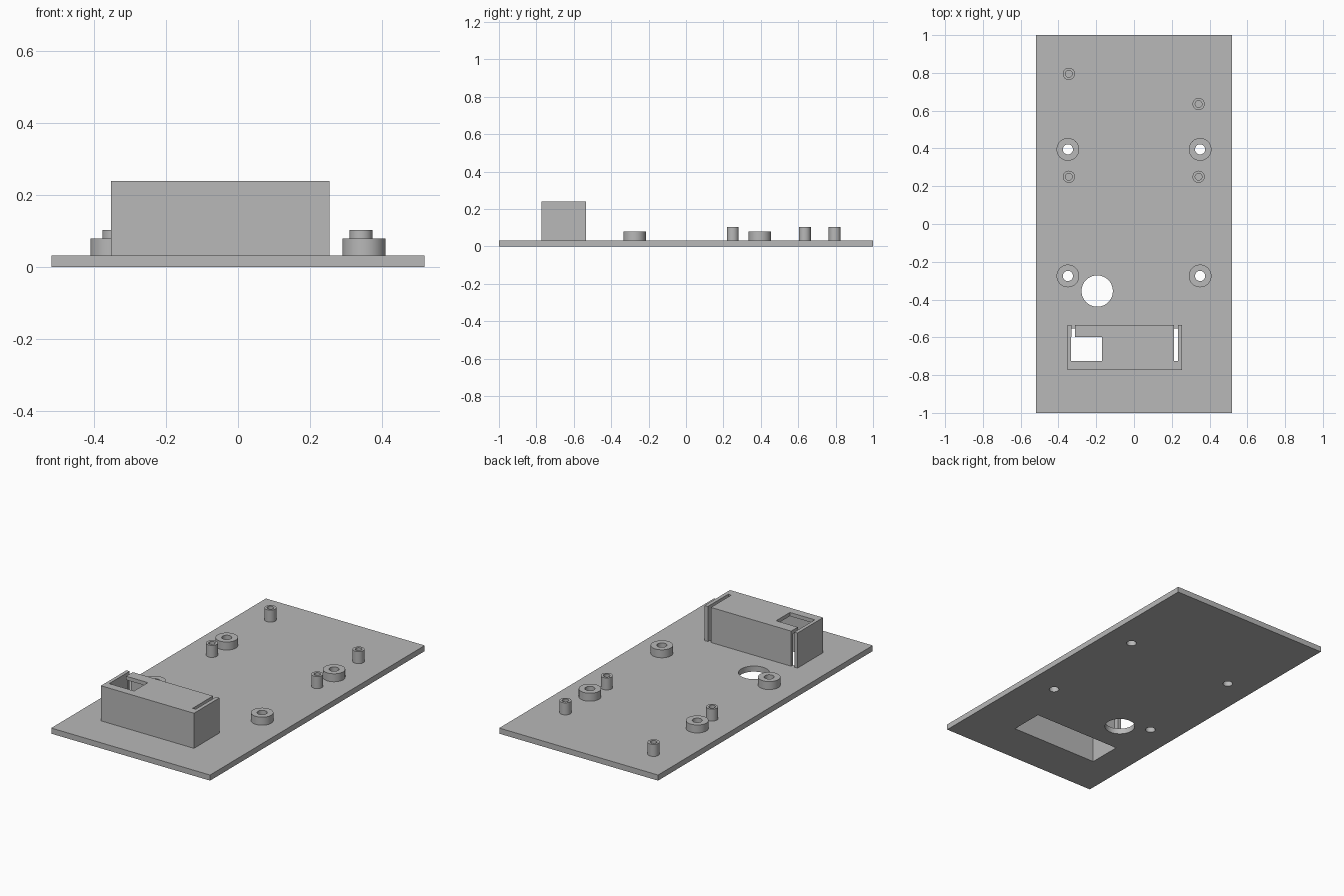
import bpy
import bmesh
import math
from mathutils import Matrix, Vector

cube = bpy.data.objects.get("Cube")
if cube:
    bpy.data.objects.remove(cube, do_unlink=True)

grey = bpy.data.materials.new("plain grey")
grey.use_nodes = True
GREY = (0.48, 0.48, 0.48, 1)
grey.diffuse_color = GREY
grey.node_tree.nodes["Principled BSDF"].inputs["Base Color"].default_value = GREY

PLATE_TOP = 0.033
BOX_TOP = 0.24


def make_object(name, bm):
    bmesh.ops.recalc_face_normals(bm, faces=bm.faces)
    mesh = bpy.data.meshes.new(name)
    bm.to_mesh(mesh)
    bm.free()
    mesh.materials.append(grey)
    obj = bpy.data.objects.new(name, mesh)
    bpy.context.collection.objects.link(obj)
    return obj


def block(name, low, high):
    low, high = Vector(low), Vector(high)
    bm = bmesh.new()
    place = Matrix.Translation((low + high) / 2) @ Matrix.Diagonal((*(high - low), 1))
    bmesh.ops.create_cube(bm, size=1, matrix=place)
    return make_object(name, bm)


def cylinder(name, x, y, radius, low, high):
    bm = bmesh.new()
    bmesh.ops.create_cone(bm, cap_ends=True, segments=48, radius1=radius, radius2=radius,
                          depth=high - low, matrix=Matrix.Translation((x, y, (low + high) / 2)))
    return make_object(name, bm)


def ring(name, x, y, outer, inner, low, high):
    """Hollow round standoff, turned from a rectangular profile."""
    bm = bmesh.new()
    profile = [(inner, low), (outer, low), (outer, high), (inner, high)]
    verts = [bm.verts.new((r, 0, z)) for r, z in profile]
    edges = [bm.edges.new((verts[i], verts[(i + 1) % 4])) for i in range(4)]
    bmesh.ops.spin(bm, geom=verts + edges, axis=(0, 0, 1), cent=(0, 0, 0),
                   angle=math.tau, steps=48, use_merge=True)
    bmesh.ops.remove_doubles(bm, verts=bm.verts, dist=0.0001)
    bmesh.ops.translate(bm, verts=bm.verts, vec=(x, y, 0))
    return make_object(name, bm)


def cut(target, cutters):
    """Subtract every cutter, bake the result and discard the cutters."""
    for cutter in cutters:
        mod = target.modifiers.new("cut", 'BOOLEAN')
        mod.operation = 'DIFFERENCE'
        mod.solver = 'EXACT'
        mod.object = cutter
    graph = bpy.context.evaluated_depsgraph_get()
    baked = bpy.data.meshes.new_from_object(target.evaluated_get(graph))
    target.modifiers.clear()
    target.data = baked
    for cutter in cutters:
        bpy.data.objects.remove(cutter, do_unlink=True)


# Low standoffs with holes through the plate
bosses = [(x, y) for x in (-0.35, 0.35) for y in (0.395, -0.275)]
parts = [ring(f"mounting_boss_{i}", x, y, 0.06, 0.027, PLATE_TOP, 0.08)
         for i, (x, y) in enumerate(bosses, 1)]

# Tall thin posts with blind screw holes
posts = [(-0.345, 0.795), (-0.345, 0.25), (0.342, 0.635), (0.342, 0.25)]
parts += [ring(f"screw_post_{i}", x, y, 0.032, 0.018, PLATE_TOP, 0.104)
          for i, (x, y) in enumerate(posts, 1)]

# Base plate with round holes and the opening under the housing
plate = block("base_plate", (-0.518, -1, 0), (0.518, 1, PLATE_TOP))
cutters = [cylinder("hole_cutter", x, y, 0.027, -0.1, 0.1) for x, y in bosses]
cutters.append(cylinder("cable_hole_cutter", -0.195, -0.355, 0.083, -0.1, 0.1))
cutters.append(block("opening_cutter", (-0.333, -0.75, -0.1), (0.235, -0.552, 0.1)))
cut(plate, cutters)

# Hollow housing with a roof window and two slots open at the back
housing = block("housing", (-0.353, -0.773, PLATE_TOP), (0.254, -0.535, BOX_TOP))
cut(housing, [
    block("cavity_cutter", (-0.333, -0.75, -0.1), (0.235, -0.552, 0.218)),
    block("window_cutter", (-0.3325, -0.725, 0.19), (-0.17, -0.597, 0.3)),
    block("left_slot_cutter", (0.212, -0.725, -0.05), (0.232, -0.5, 0.35)),
    block("right_slot_cutter", (-0.332, -0.7245, -0.05), (-0.312, -0.5, 0.35)),
])

# Smooth round walls, sharp edges
bpy.ops.object.select_all(action='DESELECT')
for obj in parts + [plate, housing]:
    obj.select_set(True)
bpy.context.view_layer.objects.active = plate
bpy.ops.object.shade_smooth_by_angle(angle=math.radians(30))
